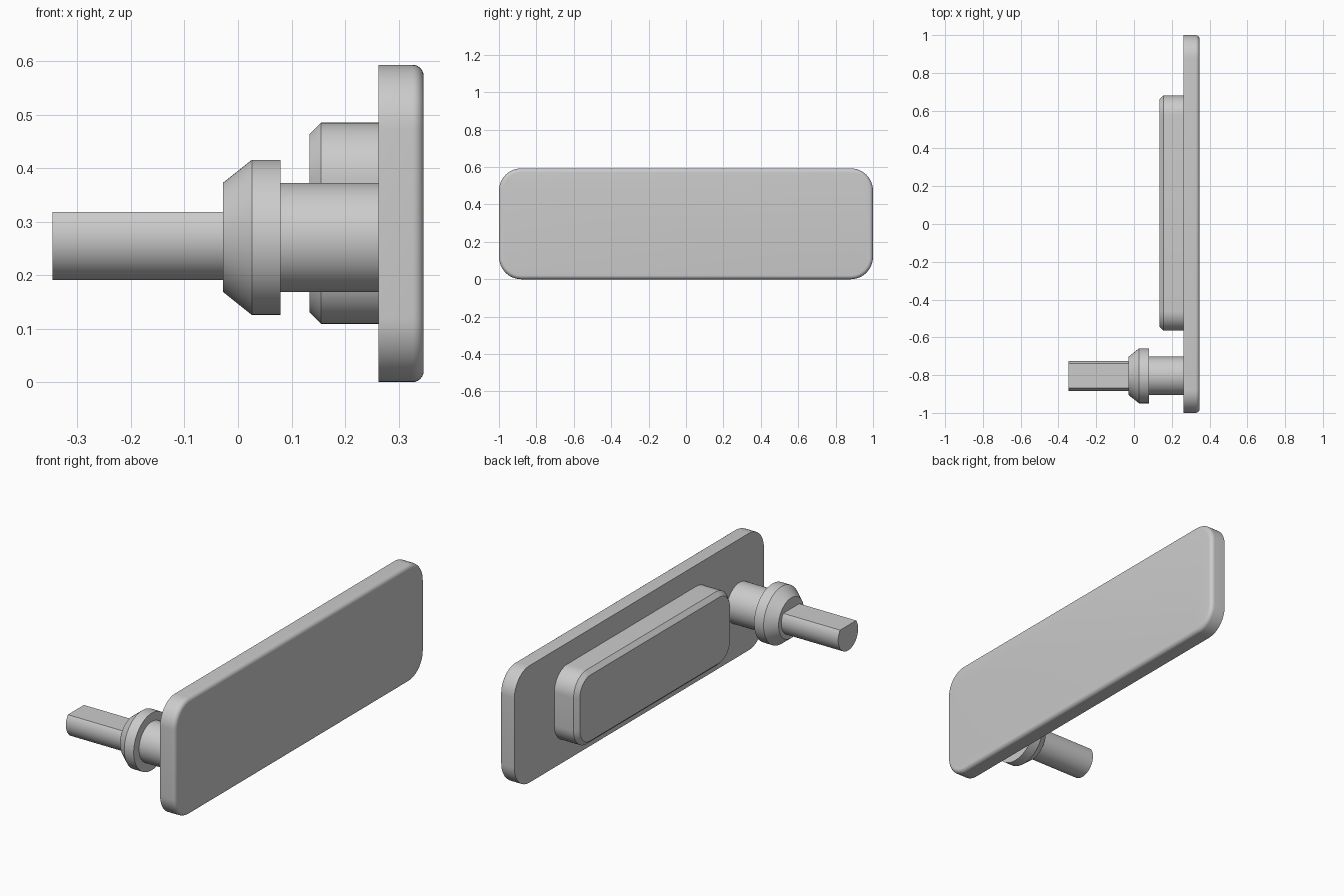
import bpy, bmesh
from math import sin, cos, pi, asin, radians

cube = bpy.data.objects.get("Cube")
if cube:
    bpy.data.objects.remove(cube, do_unlink=True)

grey = bpy.data.materials.new("plain grey")
grey.use_nodes = True
COLOUR = (0.6, 0.6, 0.6, 1)
grey.diffuse_color = COLOUR
grey.node_tree.nodes["Principled BSDF"].inputs["Base Color"].default_value = COLOUR


def loft(name, layers):
    """Join equal-length (y, z) rings placed along x and cap both ends."""
    bm = bmesh.new()
    rings = [[bm.verts.new((x, y, z)) for y, z in ring] for x, ring in layers]
    for a, b in zip(rings, rings[1:]):
        for i in range(len(a)):
            j = (i + 1) % len(a)
            bm.faces.new((a[i], a[j], b[j], b[i]))
    bm.faces.new(rings[0])
    bm.faces.new(rings[-1])
    bmesh.ops.recalc_face_normals(bm, faces=bm.faces)
    mesh = bpy.data.meshes.new(name)
    bm.to_mesh(mesh)
    bm.free()
    mesh.materials.append(grey)
    obj = bpy.data.objects.new(name, mesh)
    bpy.context.collection.objects.link(obj)
    bpy.ops.object.select_all(action="DESELECT")
    obj.select_set(True)
    bpy.context.view_layer.objects.active = obj
    bpy.ops.object.shade_smooth_by_angle(angle=radians(25))
    return obj


def rounded_rect(y0, y1, z0, z1, radius, inset=0.0, steps=12):
    r = radius - inset
    corners = ((y1 - radius, z1 - radius), (y0 + radius, z1 - radius),
               (y0 + radius, z0 + radius), (y1 - radius, z0 + radius))
    return [(cy + r * cos(a), cz + r * sin(a))
            for k, (cy, cz) in enumerate(corners)
            for a in [(k + s / steps) * pi / 2 for s in range(steps + 1)]]


AXIS_Y, AXIS_Z = -0.804, 0.2705


def circle(radius, count=64):
    return [(AXIS_Y + radius * cos(2 * pi * i / count),
             AXIS_Z + radius * sin(2 * pi * i / count)) for i in range(count)]


# Face plate with a rounded outer edge
plate = (-1, 1, 0, 0.593, 0.12)
FILLET, STEPS = 0.021, 6
layers = [(0.263, rounded_rect(*plate))]
for s in range(STEPS + 1):
    a = s / STEPS * pi / 2
    layers.append((0.347 - FILLET * (1 - sin(a)),
                   rounded_rect(*plate, inset=FILLET * (1 - cos(a)))))
loft("face_plate", layers)

# Raised pad behind the plate, with a chamfered rim
pad = (-0.565, 0.68, 0.109, 0.485, 0.105)
loft("back_pad", [(0.134, rounded_rect(*pad, inset=0.021)),
                  (0.155, rounded_rect(*pad)),
                  (0.263, rounded_rect(*pad))])

# Round boss and its tapered collar
loft("pivot_boss", [(0.079, circle(0.102)), (0.263, circle(0.102))])
loft("pivot_collar", [(-0.028, circle(0.102)), (0.026, circle(0.145)),
                      (0.079, circle(0.145))])

# Shaft with a flat along its top
ROD, FLAT = 0.08, 0.0475
start = pi - asin(FLAT / ROD)
sweep = 2 * pi - (pi - 2 * asin(FLAT / ROD))
d_shape = [(AXIS_Y + ROD * cos(start + sweep * i / 48),
            AXIS_Z + ROD * sin(start + sweep * i / 48)) for i in range(49)]
loft("flatted_shaft", [(-0.347, d_shape), (-0.028, d_shape)])
